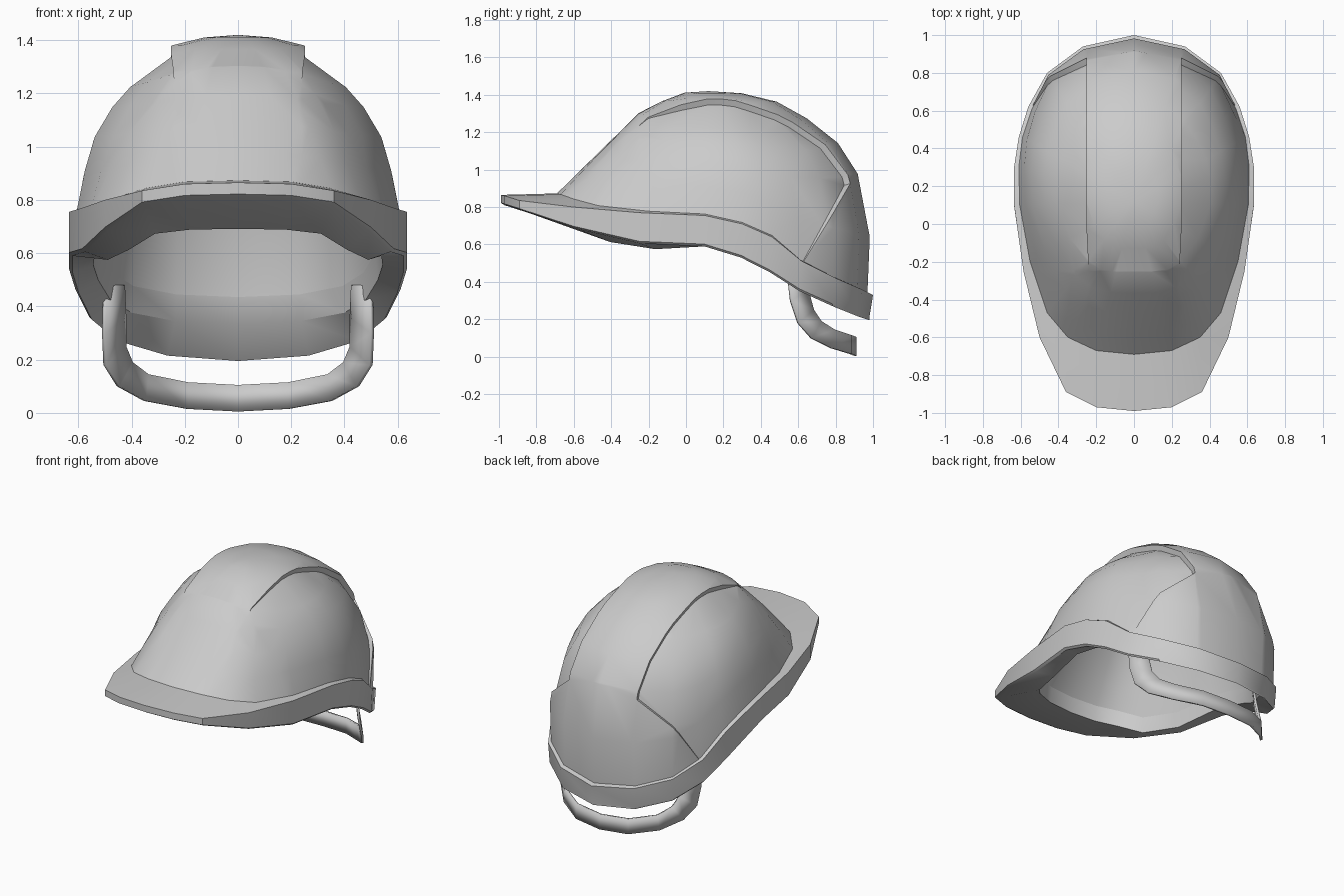
import bpy, bmesh
from mathutils import Vector

default_cube = bpy.data.objects.get("Cube")
if default_cube:
    bpy.data.objects.remove(default_cube, do_unlink=True)

# Single light grey plastic
grey = bpy.data.materials.new("light_grey_plastic")
grey.use_nodes = True
grey.diffuse_color = (0.6, 0.6, 0.6, 1)
grey.node_tree.nodes["Principled BSDF"].inputs["Base Color"].default_value = (0.6, 0.6, 0.6, 1)

# Half outline from front to back: brim x, y, top z, bottom z, then shell foot x, y
STATIONS = [
    (0, -.99, .865, .81, 0, -.69), (.2, -.97, .86, .805, .2, -.67),
    (.36, -.89, .835, .78, .35, -.6), (.5, -.6, .8, .685, .46, -.47),
    (.585, -.25, .77, .605, .55, -.2), (.635, .1, .755, .59, .605, .1),
    (.635, .3, .71, .53, .61, .3), (.61, .46, .64, .45, .59, .46),
    (.56, .62, .51, .35, .54, .61), (.46, .8, .42, .27, .45, .785),
    (.27, .94, .36, .215, .265, .915), (0, 1, .33, .195, 0, .97),
]
# Dome curves (radius fraction, height fraction) from foot towards apex
FRONT = [(1, 0), (.87, .2), (.73, .42), (.6, .62), (.46, .84), (.3, .93), (.15, .985)]
SIDE = [(1, 0), (.95, .24), (.89, .44), (.78, .62), (.67, .74), (.39, .94), (.2, .985)]
BACK = [(1, 0), (.995, .29), (.9, .6), (.78, .75), (.59, .87), (.41, .95), (.2, .99)]
APEX = Vector((0, .12, 1.385))


def mirrored_ring(half):
    """Close a front-to-back half outline by mirroring it in x."""
    return half + [Vector((-p.x, p.y, p.z)) for p in half[-2:0:-1]]


def loft(bm, rings, tip=None):
    """Skin closed rings in order, optionally ending in a point."""
    rows = [[bm.verts.new(p) for p in ring] for ring in rings]
    n = len(rows[0])
    for a, b in zip(rows, rows[1:]):
        for i in range(n):
            j = (i + 1) % n
            bm.faces.new((a[i], a[j], b[j], b[i]))
    if tip:
        top = bm.verts.new(tip)
        for i in range(n):
            bm.faces.new((rows[-1][i], rows[-1][(i + 1) % n], top))


def dome_rings(foot, apex):
    """Raise a foot ring to the apex, blending front, side and back curves."""
    rings = []
    for f, s, b in zip(FRONT, SIDE, BACK):
        ring = []
        for p in foot:
            flat = Vector((p.x - apex.x, p.y - apex.y)).normalized()
            end, weight = (b if flat.y > 0 else f), flat.y ** 2
            r = s[0] + (end[0] - s[0]) * weight
            h = s[1] + (end[1] - s[1]) * weight
            ring.append(Vector((apex.x + (p.x - apex.x) * r,
                                apex.y + (p.y - apex.y) * r,
                                p.z + (apex.z - p.z) * h)))
        rings.append(ring)
    return rings


def finish(bm, name, angle=.6):
    """Turn a bmesh into a smooth shaded object with sharp creases."""
    bmesh.ops.remove_doubles(bm, verts=bm.verts, dist=.0005)
    mesh = bpy.data.meshes.new(name)
    bm.to_mesh(mesh)
    bm.free()
    mesh.materials.append(grey)
    obj = bpy.data.objects.new(name, mesh)
    bpy.context.collection.objects.link(obj)
    bpy.ops.object.select_all(action="DESELECT")
    obj.select_set(True)
    bpy.context.view_layer.objects.active = obj
    bpy.ops.object.shade_smooth_by_angle(angle=angle)
    return obj


def clamp(value):
    return max(0, min(1, value))


# Outer shell with a raised crown band that widens into the back panel
foot = mirrored_ring([Vector((sx, sy, zt + .008)) for _, _, zt, _, sx, sy in STATIONS])
shell = bmesh.new()
loft(shell, dome_rings(foot, APEX), APEX)

BAND, BAND_START = .24, -.25
back_point, back_normal = Vector((0, .62, .5)), Vector((0, .46, -.25))
cuts = [(Vector((BAND, 0, 0)), Vector((1, 0, 0))),
        (Vector((-BAND, 0, 0)), Vector((1, 0, 0))),
        (Vector((0, BAND_START, 0)), Vector((0, 1, 0))),
        (back_point, back_normal)]
for point, normal in cuts:
    bmesh.ops.bisect_plane(shell, geom=shell.verts[:] + shell.edges[:] + shell.faces[:],
                           plane_co=point, plane_no=normal, dist=.0001)


def is_raised(face):
    c = face.calc_center_median()
    in_band = abs(c.x) < BAND and c.y > BAND_START
    return in_band or (c - back_point).dot(back_normal) > 0


raised = [f for f in shell.faces if is_raised(f)]
lifted = bmesh.ops.extrude_face_region(shell, geom=raised)["geom"]
bmesh.ops.delete(shell, geom=[f for f in raised if f.is_valid], context="FACES")
for v in [g for g in lifted if isinstance(g, bmesh.types.BMVert)]:
    outward = (v.co - Vector((0, .12, .7))).normalized()
    v.co += outward * .035 * clamp((v.co.y - BAND_START) * 4) * clamp((v.co.z - .45) * 2.5)
bmesh.ops.recalc_face_normals(shell, faces=shell.faces)
finish(shell, "outer_shell")

# Brim: top face, outer wall, underside, inner lip and hollow lining
top, upper, lower, under, lip, lip_top = [], [], [], [], [], []
for ox, oy, zt, zb, sx, sy in STATIONS:
    ix, iy = sx * .89, APEX.y + (sy - APEX.y) * .89
    drop = -.12 * clamp(-oy) + .14 * clamp(oy * 1.2 - .2)
    top.append(Vector((sx, sy, zt + .008)))
    upper.append(Vector((ox, oy, zt)))
    lower.append(Vector((ox, oy - .02 * clamp(oy), zb + .012)))
    under.append(Vector((ox * .98, oy * .98, zb)))
    lip.append(Vector((ix, iy, zb + drop)))
    lip_top.append(Vector((ix * .98, APEX.y + (iy - APEX.y) * .98, zb + drop + .1)))
brim = bmesh.new()
loft(brim, [mirrored_ring(h) for h in (top, upper, lower, under, lip, lip_top)])
bmesh.ops.recalc_face_normals(brim, faces=brim.faces)
finish(brim, "brim", .5)

lining = bmesh.new()
lining_apex = APEX - Vector((0, 0, .05))
loft(lining, dome_rings(mirrored_ring(lip_top), lining_apex), lining_apex)
bmesh.ops.recalc_face_normals(lining, faces=lining.faces)
bmesh.ops.reverse_faces(lining, faces=lining.faces)
finish(lining, "inner_lining")

# Nape strap: a thin U-shaped band hanging behind
outer_edge = [(.5, .54, .48), (.505, .56, .3), (.5, .6, .18), (.45, .67, .1),
              (.35, .78, .045), (.19, .88, .015), (0, .905, .005)]
inner_edge = [(.43, .62, .48), (.425, .65, .36), (.425, .68, .25), (.4, .72, .19),
              (.34, .79, .145), (.19, .88, .115), (0, .905, .105)]
strap = bmesh.new()


def full_edge(half):
    points = half + [(-x, y, z) for x, y, z in half[-2::-1]]
    return [strap.verts.new(p) for p in points]


a, b = full_edge(outer_edge), full_edge(inner_edge)
for i in range(len(a) - 1):
    strap.faces.new((a[i], a[i + 1], b[i + 1], b[i]))
bmesh.ops.recalc_face_normals(strap, faces=strap.faces)
nape_strap = finish(strap, "nape_strap")
thickness = nape_strap.modifiers.new("thickness", "SOLIDIFY")
thickness.thickness = .015
thickness.offset = 0
